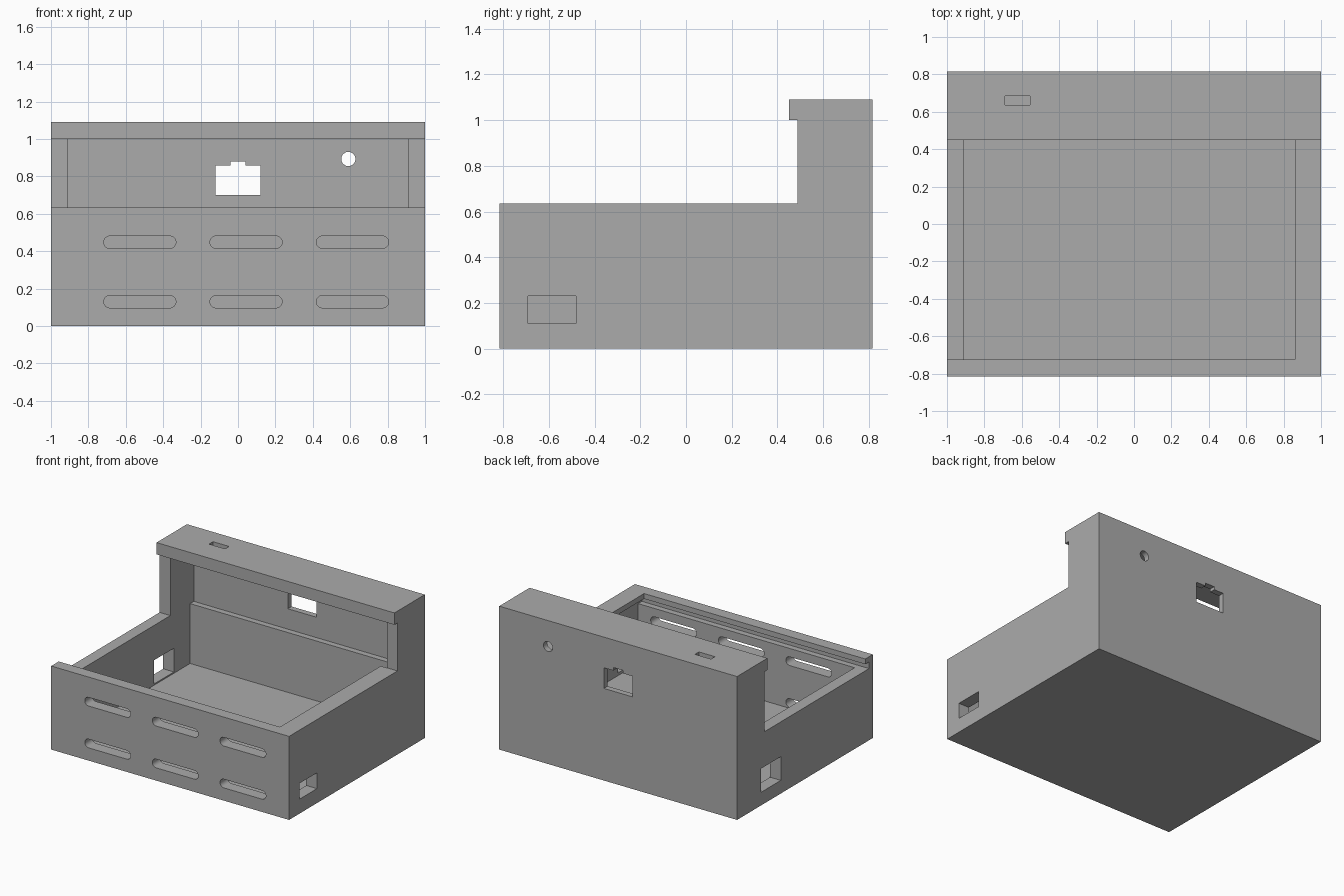
import bpy, bmesh, math

cube = bpy.data.objects.get("Cube")
if cube:
    bpy.data.objects.remove(cube, do_unlink=True)

grey = bpy.data.materials.new("plain grey")
grey.use_nodes = True
COLOUR = (0.41, 0.41, 0.41, 1)
grey.diffuse_color = COLOUR
grey.node_tree.nodes["Principled BSDF"].inputs["Base Color"].default_value = COLOUR


def prism(name, profile, axis, lo, hi):
    """Extrude a closed 2D profile along an axis; the profile uses the other two axes in order."""
    def place(p, depth):
        co = list(p)
        co.insert("xyz".index(axis), depth)
        return co
    bm = bmesh.new()
    base = bm.faces.new([bm.verts.new(place(p, lo)) for p in profile])
    top = bmesh.ops.extrude_face_region(bm, geom=[base])["geom"]
    for v in top:
        if isinstance(v, bmesh.types.BMVert):
            v.co["xyz".index(axis)] = hi
    bmesh.ops.recalc_face_normals(bm, faces=bm.faces)
    mesh = bpy.data.meshes.new(name)
    bm.to_mesh(mesh)
    bm.free()
    mesh.materials.append(grey)
    obj = bpy.data.objects.new(name, mesh)
    bpy.context.collection.objects.link(obj)
    return obj


def box(name, x, y, z):
    return prism(name, [(x[0], y[0]), (x[1], y[0]), (x[1], y[1]), (x[0], y[1])], "z", *z)


def capsule(cx, cz, half, r, n=12):
    """Rounded slot outline; half = 0 gives a circle."""
    pts = []
    for side in (1, -1):
        for i in range(n + 1 if half else n):
            a = -math.pi / 2 + math.pi * i / n + (math.pi if side < 0 else 0)
            pts.append((cx + side * half + r * math.cos(a), cz + r * math.sin(a)))
    return pts


# Outer body: low tray, tall rear tower and overhanging top
D, TOWER, RIM, ROOF, TOP = 0.815, 0.487, 0.635, 1.0, 1.09
case = prism("enclosure_body", [(-D, 0), (D, 0), (D, TOP), (0.45, TOP), (0.45, ROOF),
                                (TOWER, ROOF), (TOWER, RIM), (-D, RIM)], "x", -1, 1)

IN, WALL, LEDGE, LIP = 0.91, 0.725, 0.545, 0.595
cutters = [
    # Main cavity, then the lid channel that is open on one side
    box("cavity_cutter", (-IN, IN), (-WALL, WALL), (0.09, 0.57)),
    box("lid_channel_cutter", (-IN, IN), (-0.77, 0.77), (LEDGE, LIP)),
    box("lid_entry_cutter", (-1.2, -0.8), (-0.77, TOWER), (LEDGE, LIP)),
    # Opening between the lips and the hollow tower
    box("top_opening_cutter", (-1.2, 0.86), (-WALL, TOWER), (0.57, 0.7)),
    box("tower_cutter", (-IN, IN), (TOWER - 0.0005, 0.77), (0.58, ROOF)),
    # Side windows and the slot in the top
    box("left_window_cutter", (0.8, 1.2), (-0.69, -0.48), (0.11, 0.23)),
    box("right_window_cutter", (-1.2, -0.8), (0.29, 0.53), (0.10, 0.28)),
    box("top_slot_cutter", (-0.69, -0.555), (0.637, 0.685), (0.95, 1.2)),
    # Keyed socket opening and round hole through the back
    prism("socket_cutter", [(-0.12, 0.70), (0.12, 0.70), (0.12, 0.857), (0.04, 0.857),
                            (0.04, 0.88), (-0.04, 0.88), (-0.04, 0.857), (-0.12, 0.857)],
          "y", 0.7, 0.9),
    prism("round_hole_cutter", capsule(0.59, 0.893, 0, 0.038), "y", 0.7, 0.9),
]
# Rounded vents in the front wall
for cx in (-0.525, 0.043, 0.612):
    for cz in (0.13, 0.448):
        cutters.append(prism("vent_cutter", capsule(cx, cz, 0.16, 0.033), "y", -0.9, -0.65))

for cutter in cutters:
    cutter.hide_render = True
    mod = case.modifiers.new(cutter.name, "BOOLEAN")
    mod.operation = "DIFFERENCE"
    mod.solver = "EXACT"
    mod.object = cutter

# Bake the cuts and drop the cutters
bpy.context.view_layer.update()
graph = bpy.context.evaluated_depsgraph_get()
baked = bpy.data.meshes.new_from_object(case.evaluated_get(graph))
case.modifiers.clear()
case.data = baked
for cutter in cutters:
    bpy.data.objects.remove(cutter, do_unlink=True)

bpy.context.view_layer.objects.active = case
case.select_set(True)
bpy.ops.object.shade_smooth_by_angle(angle=math.radians(30))
